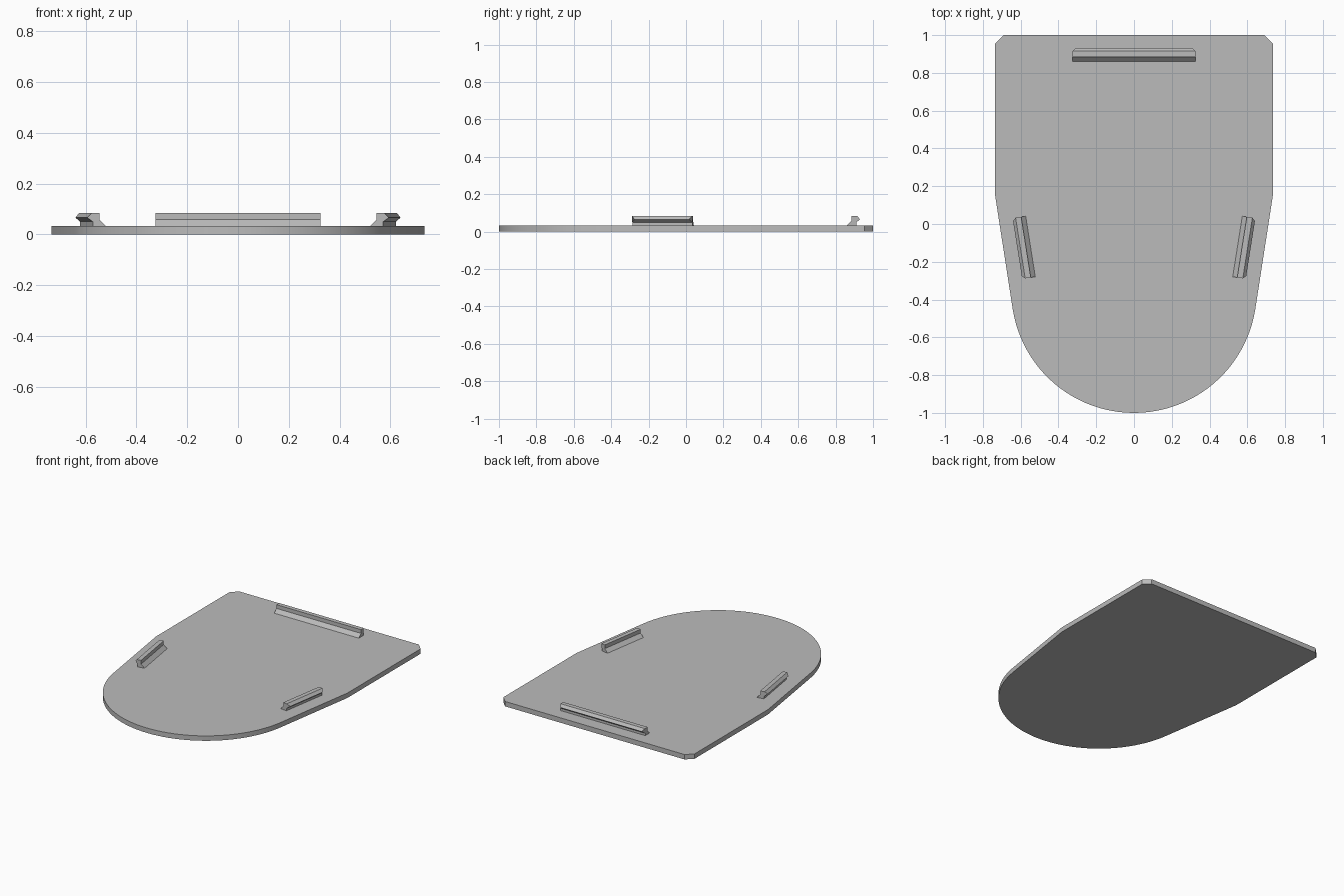
import bpy
import bmesh
from math import radians, sin, cos
from mathutils import Matrix

cube = bpy.data.objects.get("Cube")
if cube:
    bpy.data.objects.remove(cube, do_unlink=True)

GREY = (0.5, 0.5, 0.5, 1.0)
grey = bpy.data.materials.new("plain grey")
grey.use_nodes = True
grey.diffuse_color = GREY
grey.node_tree.nodes["Principled BSDF"].inputs["Base Color"].default_value = GREY

PLATE_TOP = 0.034


def loft(name, start, end):
    """Solid between two matching closed outlines."""
    bm = bmesh.new()
    a = [bm.verts.new(p) for p in start]
    b = [bm.verts.new(p) for p in end]
    bm.faces.new(a)
    bm.faces.new(b)
    for i in range(len(a)):
        j = (i + 1) % len(a)
        bm.faces.new((a[i], a[j], b[j], b[i]))
    bmesh.ops.recalc_face_normals(bm, faces=bm.faces)
    mesh = bpy.data.meshes.new(name)
    bm.to_mesh(mesh)
    bm.free()
    mesh.materials.append(grey)
    obj = bpy.data.objects.new(name, mesh)
    bpy.context.collection.objects.link(obj)
    return obj


# Plate: chamfered back corners, tapered sides, round front
TAPER = radians(9)
RADIUS, CENTRE_Y, STEPS = 0.65, -0.35, 48
outline = [(-0.735, 0.15), (-0.735, 0.955), (-0.69, 1), (0.69, 1),
           (0.735, 0.955), (0.735, 0.15)]
for i in range(STEPS + 1):
    t = -TAPER - (radians(180) - 2 * TAPER) * i / STEPS
    outline.append((RADIUS * cos(t), CENTRE_Y + RADIUS * sin(t)))
plate = loft("plate", [(x, y, 0) for x, y in outline],
             [(x, y, PLATE_TOP) for x, y in outline])
bpy.context.view_layer.objects.active = plate
plate.select_set(True)
bpy.ops.object.shade_smooth_by_angle(angle=radians(20))

# Clip section: (outward distance, height, end inset)
# A ramp inside, an upright stem and a pointed lip outside
SECTION = [(0, PLATE_TOP, 0), (0.024, 0.058, 0), (0.024, 0.084, 0),
           (0.054, 0.084, 0), (0.07, 0.066, 0.015), (0.05, 0.05, 0),
           (0.05, PLATE_TOP, 0)]


def clip(name, x, y, length, angle):
    """Clip whose outward side points along angle in the plan."""
    half = length / 2
    obj = loft(name, [(d, inset - half, z) for d, z, inset in SECTION],
               [(d, half - inset, z) for d, z, inset in SECTION])
    obj.data.transform(Matrix.Translation((x, y, 0)) @ Matrix.Rotation(angle, 4, "Z"))


clip("back_clip", 0, 0.861, 0.65, radians(90))
clip("left_clip", 0.548, -0.119, 0.325, -TAPER)
clip("right_clip", -0.548, -0.119, 0.325, radians(180) + TAPER)
